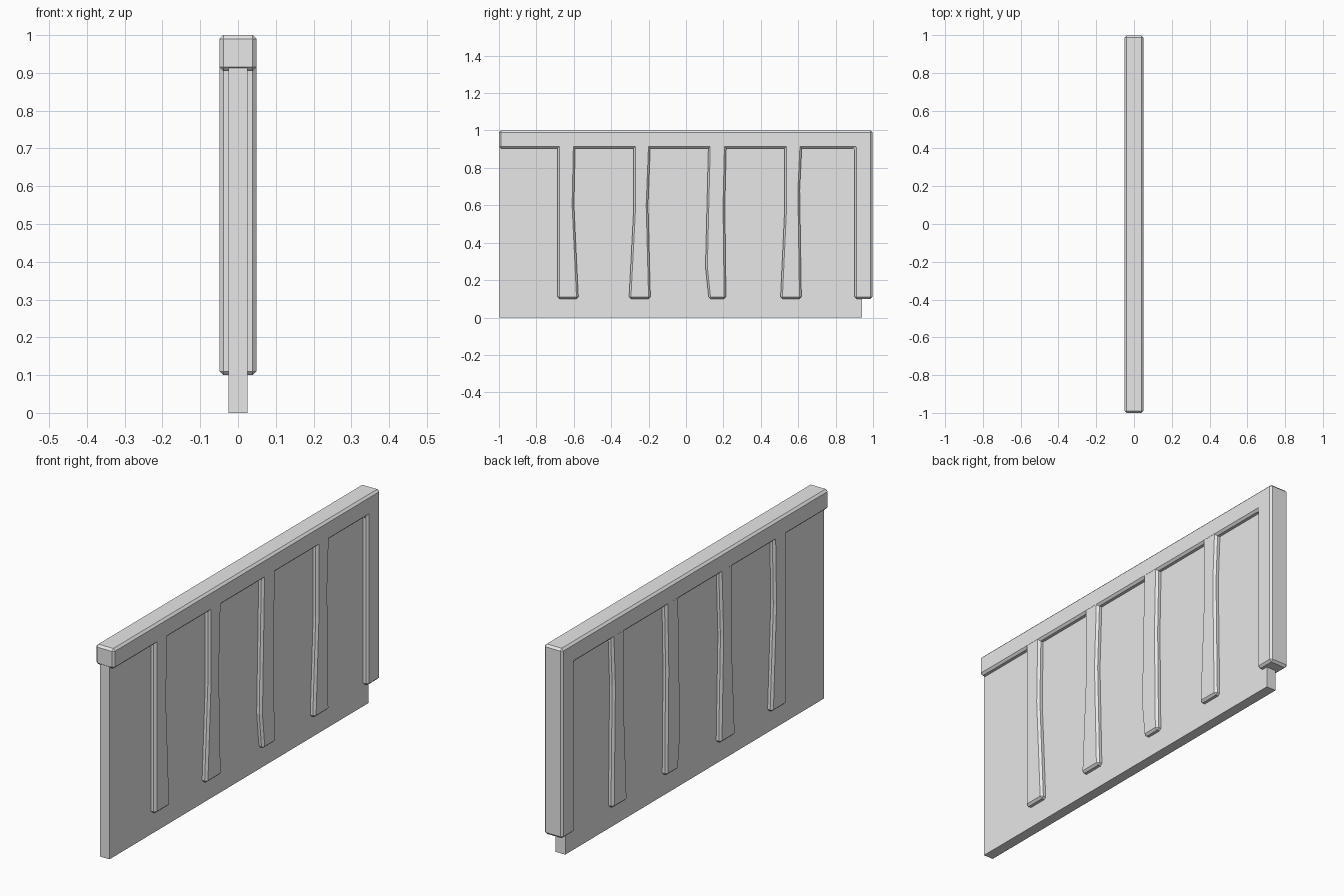
import bpy
import bmesh

if "Cube" in bpy.data.objects:
    bpy.data.objects.remove(bpy.data.objects["Cube"], do_unlink=True)

GREY = (0.8, 0.8, 0.8, 1.0)
grey = bpy.data.materials.new("plain_grey")
grey.use_nodes = True
grey.diffuse_color = GREY
grey.node_tree.nodes["Principled BSDF"].inputs["Base Color"].default_value = GREY


def slab(name, outline, half_width, bevel=0.0):
    """Extrude a (y, z) outline symmetrically across x, with chamfered edges."""
    bm = bmesh.new()
    face = bm.faces.new([bm.verts.new((-half_width, y, z)) for y, z in outline])
    new = bmesh.ops.extrude_face_region(bm, geom=[face])["geom"]
    verts = [v for v in new if isinstance(v, bmesh.types.BMVert)]
    bmesh.ops.translate(bm, verts=verts, vec=(2 * half_width, 0, 0))
    bmesh.ops.recalc_face_normals(bm, faces=bm.faces)
    mesh = bpy.data.meshes.new(name)
    bm.to_mesh(mesh)
    bm.free()
    mesh.materials.append(grey)
    obj = bpy.data.objects.new(name, mesh)
    bpy.context.collection.objects.link(obj)
    if bevel:
        mod = obj.modifiers.new("chamfer", 'BEVEL')
        mod.width = bevel
        mod.segments = 1
        mod.limit_method = 'ANGLE'
        mod.angle_limit = 0.7
    return obj


# Thin wall panel
slab("wall_panel", [(-0.998, 0), (0.94, 0), (0.94, 0.95), (-0.998, 0.95)], 0.025)

# Top rail and end post in one L-shaped frame
slab("rail_and_post", [(-1, 0.905), (0.902, 0.905), (0.902, 0.1), (0.997, 0.1),
                       (0.997, 1), (-1, 1)], 0.049, 0.01)

# Hand-cut slats: left edge top to bottom, then right edge bottom to top
TOP, LOW = 0.93, 0.1
slats = [
    [(-0.687, TOP), (-0.687, LOW), (-0.575, LOW), (-0.599, 0.6), (-0.592, TOP)],
    [(-0.281, TOP), (-0.281, 0.56), (-0.305, LOW), (-0.19, LOW), (-0.203, 0.6), (-0.19, TOP)],
    [(0.12, TOP), (0.104, 0.27), (0.122, LOW), (0.214, LOW), (0.208, 0.6), (0.216, TOP)],
    [(0.527, TOP), (0.527, 0.57), (0.505, LOW), (0.617, LOW), (0.608, 0.68), (0.62, TOP)],
]
for i, outline in enumerate(slats, 1):
    slab(f"slat_{i}", outline, 0.0485, 0.01)
